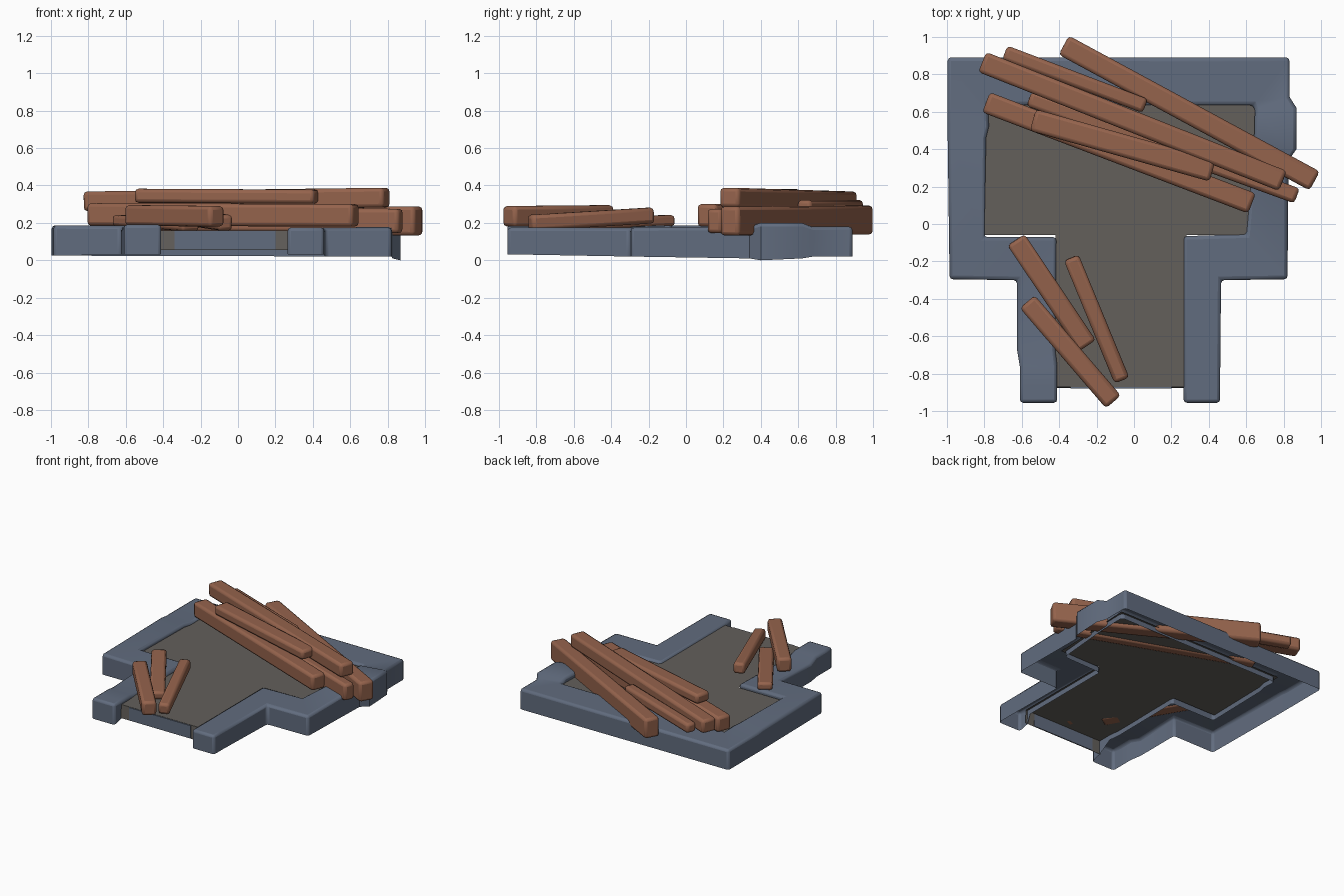
import bpy, bmesh, math
from mathutils import Vector, Matrix

if "Cube" in bpy.data.objects:
    bpy.data.objects.remove(bpy.data.objects["Cube"])


def material(name, rgb):
    m = bpy.data.materials.new(name)
    m.diffuse_color = (*rgb, 1)
    m.use_nodes = True
    m.node_tree.nodes["Principled BSDF"].inputs["Base Color"].default_value = m.diffuse_color
    return m


STONE = material("blue grey stone", (0.12, 0.15, 0.21))
FLOOR = material("packed floor", (0.125, 0.115, 0.105))
WOOD = material("brown timber", (0.30, 0.125, 0.073))


def finish(bm, name, mat, bevel=0.0):
    me = bpy.data.meshes.new(name)
    bm.to_mesh(me)
    bm.free()
    ob = bpy.data.objects.new(name, me)
    bpy.context.collection.objects.link(ob)
    me.materials.append(mat)
    bpy.context.view_layer.objects.active = ob
    ob.select_set(True)
    if bevel:
        mod = ob.modifiers.new("worn edges", 'BEVEL')
        mod.width, mod.segments = bevel, 2
        mod.limit_method, mod.angle_limit = 'ANGLE', math.radians(40)
    bpy.ops.object.shade_smooth_by_angle(angle=math.radians(35))
    ob.select_set(False)
    return ob


# Ruined wall: outer xy, inner xy, top z, outer bottom z, inner bottom z
stations = [
    (.46, -.955, .265, -.955, .175, .03, .03),
    (.46, -.87, .265, -.87, .175, .03, .05),
    (.46, -.84, .265, -.84, .175, .03, .12),
    (.465, -.30, .265, -.065, .175, .02, .12),
    (.82, -.295, .60, -.055, .175, .02, .12),
    (.825, .34, .635, .34, .18, .01, .12),
    (.868, .40, .64, .40, .20, 0, .12),
    (.868, .62, .645, .58, .20, .01, .12),
    (.83, .68, .645, .61, .18, .02, .12),
    (.83, .89, .635, .635, .18, .02, .12),
    (-.995, .89, -.78, .635, .18, .025, .12),
    (-.995, .52, -.775, .52, .18, .025, .12),
    (-.995, .46, -.79, .46, .187, .025, .12),
    (-.985, -.295, -.80, -.07, .187, .025, .12),
    (-.625, -.30, -.415, -.07, .185, .03, .12),
    (-.625, -.67, -.42, -.67, .17, .03, .12),
    (-.61, -.76, -.41, -.76, .19, .03, .12),
    (-.61, -.87, -.41, -.87, .19, .03, .05),
    (-.61, -.955, -.41, -.955, .19, .03, .03),
]
bm = bmesh.new()
rows = []
for ox, oy, ix, iy, zt, zo, zi in stations:
    rows.append([bm.verts.new(c) for c in
                 ((ox, oy, zo), (ox, oy, zt), (ix, iy, zt), (ix, iy, zi))])
for a, b in zip(rows, rows[1:]):
    for k in range(3):
        bm.faces.new((a[k], b[k], b[k + 1], a[k + 1]))
for r in (rows[0], rows[-1]):
    bm.faces.new(r)
bmesh.ops.recalc_face_normals(bm, faces=bm.faces)
if max(bm.faces, key=lambda f: abs(f.normal.z)).normal.z < 0:
    bmesh.ops.reverse_faces(bm, faces=bm.faces)
finish(bm, "stone_wall", STONE, 0.018)

# Floor sheet with a skirt at the open doorway
outline = [(-.42, -.87), (.28, -.87), (.28, -.06), (.63, -.06), (.66, .65),
           (-.80, .65), (-.82, -.06), (-.42, -.06)]
bm = bmesh.new()
vs = [bm.verts.new((x, y, .16)) for x, y in outline]
bm.faces.new(vs)
low = [bm.verts.new((v.co.x, v.co.y - .005, .055)) for v in vs[:2]]
bm.faces.new((low[0], low[1], vs[1], vs[0]))
finish(bm, "floor", FLOOR)

# Stone plate set in the doorway skirt
bm = bmesh.new()
bmesh.ops.create_cube(bm, size=1, matrix=Matrix.Translation((-.07, -.874, .108))
                      @ Matrix.Diagonal((.54, .008, .1, 1)))
finish(bm, "doorway_stone", STONE)


def beam(name, p, q, width, height):
    """Timber with worn edges running from end centre p to end centre q."""
    p, q = Vector(p), Vector(q)
    x = (q - p).normalized()
    y = Vector((0, 0, 1)).cross(x).normalized()
    z = x.cross(y)
    rot = Matrix((x, y, z)).transposed().to_4x4()
    bm = bmesh.new()
    bmesh.ops.create_cube(bm, size=1, matrix=Matrix.Translation((p + q) / 2) @ rot
                          @ Matrix.Diagonal(((q - p).length, width, height, 1)))
    finish(bm, name, WOOD, min(.02, height * .3))


# Fallen timbers across the back, then the small pile by the doorway
beams = [
    ((-.375, .955, .215), (.965, .23, .21), .115, .155),
    ((-.81, .865, .315), (.795, .23, .335), .115, .105),
    ((-.69, .915, .285), (.06, .63, .285), .08, .075),
    ((-.56, .67, .22), (.87, .15, .21), .085, .13),
    ((-.79, .65, .245), (.63, .11, .24), .115, .12),
    ((-.54, .555, .345), (.42, .285, .34), .12, .075),
    ((-.63, -.085, .213), (-.25, -.65, .185), .11, .06),
    ((-.57, -.415, .24), (-.11, -.95, .235), .105, .11),
    ((-.335, -.18, .24), (-.065, -.835, .20), .085, .085),
]
for i, b in enumerate(beams):
    beam(f"fallen_beam_{i + 1}", *b)
